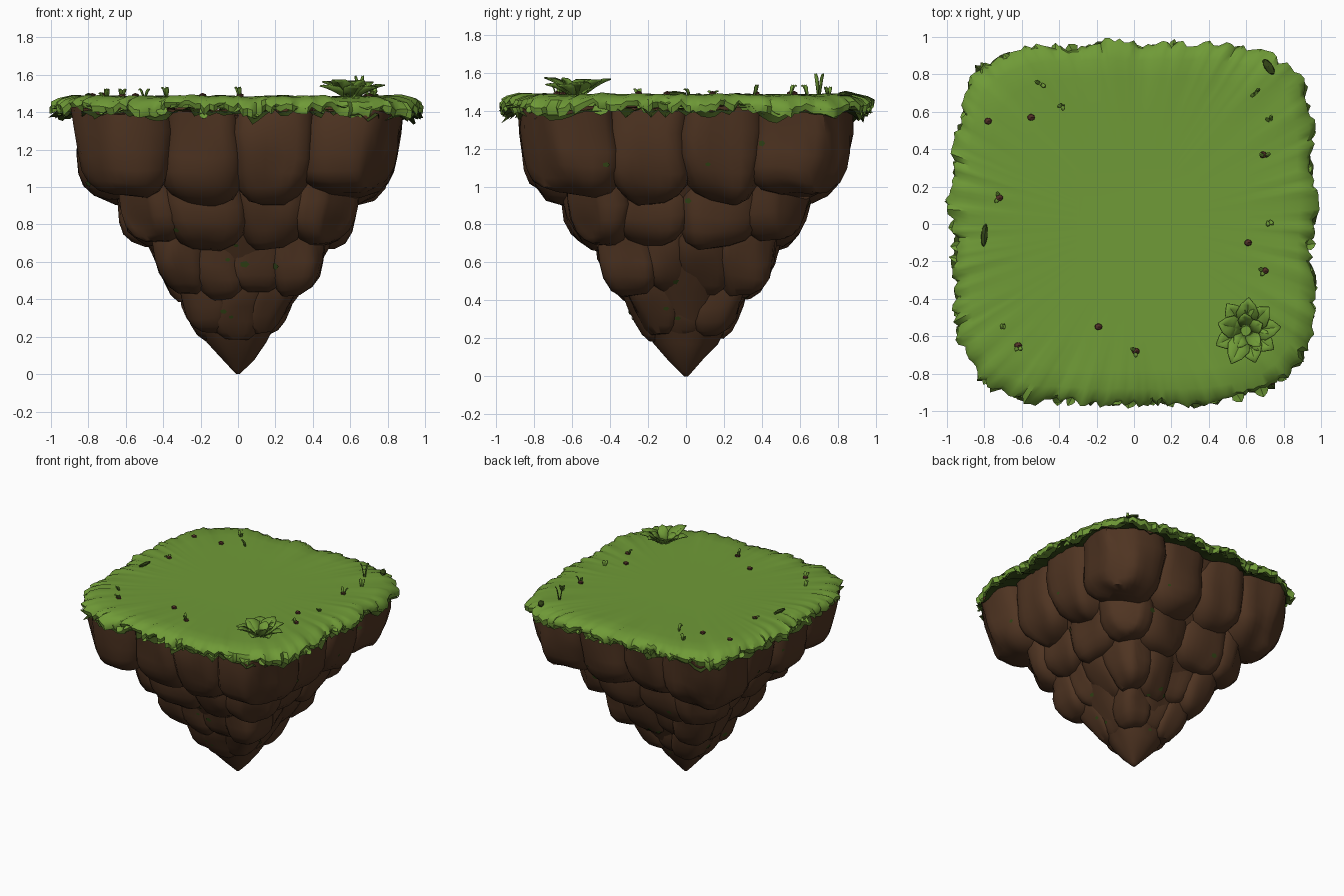
import bpy, bmesh, math, random
from mathutils import Vector, noise

random.seed(7)
if "Cube" in bpy.data.objects:
    bpy.data.objects.remove(bpy.data.objects["Cube"])


def material(name, rgb):
    m = bpy.data.materials.new(name)
    m.use_nodes = True
    m.diffuse_color = (*rgb, 1)
    m.node_tree.nodes["Principled BSDF"].inputs["Base Color"].default_value = (*rgb, 1)
    return m


GRASS = material("grass green", (0.160, 0.325, 0.038))
ROCK = material("earth brown", (0.079, 0.035, 0.016))
PEBBLE = material("pebble brown", (0.085, 0.030, 0.020))
MOSS = material("dark moss green", (0.033, 0.060, 0.008))


def finish(bm, name, mat, angle=35, solid=True):
    if solid:
        bmesh.ops.recalc_face_normals(bm, faces=bm.faces)
    mesh = bpy.data.meshes.new(name)
    bm.to_mesh(mesh)
    bm.free()
    mesh.materials.append(mat)
    ob = bpy.data.objects.new(name, mesh)
    bpy.context.collection.objects.link(ob)
    bpy.ops.object.select_all(action="DESELECT")
    ob.select_set(True)
    bpy.context.view_layer.objects.active = ob
    bpy.ops.object.shade_smooth_by_angle(angle=math.radians(angle))
    return ob


def squircle(a, n):
    """Point on a unit rounded square at angle a."""
    c, s = math.cos(a), math.sin(a)
    k = (abs(c) ** n + abs(s) ** n) ** (-1 / n)
    return c * k, s * k


def loft(bm, rings, cap_start=True, cap_end=True):
    """Skin a stack of equally long closed rings and cap the chosen ends."""
    rows = [[bm.verts.new(p) for p in ring] for ring in rings]
    count = len(rows[0])
    for low, high in zip(rows, rows[1:]):
        for i in range(count):
            j = (i + 1) % count
            bm.faces.new((low[i], low[j], high[j], high[i]))
    if cap_start:
        bm.faces.new(rows[0])
    if cap_end:
        bm.faces.new(rows[-1])


def rough(p, amount, scale=5):
    return Vector(p) + noise.noise_vector(Vector(p) * scale) * amount


def boulder(name, cx, cy, w, d, top, bottom, slant, limit, turn):
    """Tapered rounded block; outer corners are cut by a diagonal plane."""
    c, s = round(math.cos(turn)), round(math.sin(turn))
    bottom += random.uniform(-0.03, 0.03)
    length = Vector((cx, cy)).length
    rings = []
    for t, size in ((0, 0.98), (0.25, 1), (0.5, 0.99), (0.68, 0.95), (0.82, 0.85), (0.93, 0.66), (1, 0.36)):
        ring = []
        for i in range(28):
            u, v = squircle(math.tau * i / 28, 4)
            x = cx * (1 - slant * t / length) + u * w * size / 2
            y = cy * (1 - slant * t / length) + v * d * size / 2
            extra = abs(x) + abs(y) - limit * (1 - 0.12 * t * t)
            if extra > 0:
                x -= math.copysign(extra / 2, x)
                y -= math.copysign(extra / 2, y)
            z = top + (bottom - top) * t
            ring.append(rough((x * c - y * s, x * s + y * c, z), 0.04, 4))
        rings.append(ring)
    bm = bmesh.new()
    loft(bm, rings)
    return finish(bm, name, ROCK, 45)


# Solid earth core running down to the tip
bm = bmesh.new()
rings = []
for z, r in ((1.40, 0.82), (1.0, 0.64), (0.72, 0.48), (0.45, 0.32), (0.24, 0.20),
             (0.17, 0.16), (0.08, 0.085), (0.02, 0.03), (0, 0.01)):
    rings.append([rough((r * u, r * v, z), 0.04 * min(1, z * 3), 6)
                  for u, v in (squircle(math.tau * i / 32, 2.6) for i in range(32))])
loft(bm, rings)
rocks = [finish(bm, "earth_core", ROCK, 45)]

# Tiers of boulders: half width, top, bottom, mid offsets, mid width, corner size, slant, corner cut
TIERS = (
    ("upper", 0.88, 1.41, 0.94, (-0.20, 0.20), 0.45, 0.52, 0.05, 1.81),
    ("second", 0.67, 1.15, 0.70, (-0.20, 0.20), 0.44, 0.34, 0.07, 1.70),
    ("third", 0.53, 0.98, 0.42, (-0.14, 0.14), 0.32, 0.29, 0.13, 1.66),
    ("lower", 0.37, 0.70, 0.20, (0.0,), 0.31, 0.25, 0.13, 1.66),
)
for tier, half, top, bottom, mids, mid_w, corner, slant, cut in TIERS:
    for side in range(4):
        turn = side * math.pi / 2
        for k, x in enumerate(mids):
            out = half + random.uniform(-0.03, 0.01)
            rocks.append(boulder(f"{tier}_boulder_{side}_{k}", x, -(out - corner / 2), mid_w, corner,
                                 top, bottom, slant, half * cut, turn))
        at = half - corner / 2
        rocks.append(boulder(f"{tier}_corner_boulder_{side}", at, -at, corner, corner,
                             top, bottom + 0.01, slant * 1.2, half * cut, turn))

# Small dark moss flecks lying on the rock faces
bpy.context.view_layer.update()
bm = bmesh.new()
for k in range(32):
    turn = (k % 4) * math.pi / 2
    out = Vector((math.sin(turn), -math.cos(turn), 0))
    z = random.uniform(0.2, 1.25)
    side = Vector((-out.y, out.x, 0)) * random.uniform(-0.45, 0.45) * z
    start = out * 2 + side + Vector((0, 0, z))
    hits = [(loc, nor) for ok, loc, nor, _ in (ob.ray_cast(start, -out) for ob in rocks) if ok]
    if hits:
        loc, nor = max(hits, key=lambda h: h[0].dot(out))
        turned = nor.to_track_quat("Z", "Y")
        radius = random.uniform(0.014, 0.028)
        bm.faces.new([bm.verts.new(loc + nor * 0.004 + turned @ Vector(
            (radius * math.cos(a), radius * 0.7 * math.sin(a), 0)))
            for a in (math.tau * i / 5 for i in range(5))])
finish(bm, "moss_flecks", MOSS, 30, False)


def ragged_rings(profile, segments, seed):
    """Rounded-square rings with random edge teeth; profile rows are radius, height, rag, hang."""
    jag = [random.uniform(-0.022, 0.018) for _ in range(segments)]
    drop = [random.uniform(-0.022, 0.022) for _ in range(segments)]
    rings = []
    for r, z, rag, hang in profile:
        ring = []
        for i in range(segments):
            u, v = squircle(math.tau * i / segments, 4.4)
            wave = noise.noise(Vector((u * 4, v * 4, seed))) * 0.045
            bump = noise.noise(Vector((u * 5, v * 5, seed + 7))) * 0.045
            rr = r + (jag[i] + wave) * rag
            # corners droop a little further
            zz = z + (drop[i] + bump) * hang - 0.05 * hang * max(0, abs(u * v) - 0.4)
            ring.append((rr * u, rr * v, zz))
        rings.append(ring)
    return rings


# Thin grass sheet with a ragged, drooping rim, and a dark layer beneath it
bm = bmesh.new()
loft(bm, ragged_rings(((0.955, 1.405, 1.2, 1.1), (0.965, 1.437, 1, 0.8), (0.94, 1.466, 0.6, 0.4),
                       (0.88, 1.485, 0.2, 0.3), (0.78, 1.487, 0, 0.1), (0.6, 1.482, 0, 0),
                       (0.3, 1.48, 0, 0)), 240, 2), cap_start=False)
finish(bm, "grass_sheet", GRASS, 45, False)
bm = bmesh.new()
loft(bm, ragged_rings(((0.955, 1.39, 1.3, 1.3), (0.91, 1.405, 0.6, 0.7), (0.80, 1.41, 0, 0)), 160, 2),
     False, False)
finish(bm, "dark_underlayer", MOSS, 45, False)


def blade(bm, base, a, reach, rise, width, arch=1.9):
    """Folded leaf arching outwards from its base."""
    out = Vector((math.cos(a), math.sin(a), 0))
    side = Vector((-out.y, out.x, 0))
    rows = []
    for t, w in ((0, 0.7), (0.45, 1), (0.75, 0.65), (1, 0.03)):
        mid = Vector(base) + out * reach * t + Vector((0, 0, rise * math.sin(t * arch)))
        lift = Vector((0, 0, width * 0.2 * w))
        rows.append([bm.verts.new(p) for p in
                     (mid - side * width * w / 2 + lift, mid, mid + side * width * w / 2 + lift)])
    for low, high in zip(rows, rows[1:]):
        for i in range(2):
            bm.faces.new((low[i], high[i], high[i + 1], low[i + 1]))


def thicken(ob):
    ob.modifiers.new("thickness", "SOLIDIFY").thickness = 0.006


# Leafy tuft near the front corner
bm = bmesh.new()
for count, reach, rise, width, phase in ((9, 0.165, 0.09, 0.12, 0.1), (5, 0.085, 0.09, 0.08, 0.4)):
    for i in range(count):
        a = phase + math.tau * i / count
        base = (0.6 + 0.02 * math.cos(a), -0.57 + 0.02 * math.sin(a), 1.475)
        blade(bm, base, a, reach * random.uniform(0.8, 1.12), rise * random.uniform(0.65, 1.35), width, 1.2)
thicken(finish(bm, "leaf_tuft", GRASS, 30, False))

# Ragged leaves hanging from the rim
bm = bmesh.new()
for i in range(56):
    a = math.tau * (i + random.uniform(-0.3, 0.3)) / 56
    u, v = squircle(a, 4.4)
    blade(bm, (0.92 * u, 0.92 * v, random.uniform(1.41, 1.45)), a + random.uniform(-0.5, 0.5),
          random.uniform(0.03, 0.075), random.uniform(-0.05, 0.01), random.uniform(0.04, 0.09))
finish(bm, "rim_leaves", GRASS, 30, False)

# Small sprigs standing on the grass
bm = bmesh.new()
for x, y, h in ((0.65, 0.70, 0.12), (0.01, -0.68, 0.06), (-0.50, 0.75, 0.05), (-0.38, 0.64, 0.06),
                (0.73, 0.55, 0.06), (0.72, 0.02, 0.04), (-0.70, -0.53, 0.05), (-0.62, -0.65, 0.05),
                (0.70, -0.25, 0.04), (-0.72, 0.14, 0.03), (0.70, 0.36, 0.06)):
    for k in range(2):
        blade(bm, (x, y, 1.475), random.uniform(0, math.tau), 0.035, h, 0.02)
thicken(finish(bm, "grass_sprigs", GRASS, 30, False))


def disc(name, mat, x, y, sx, sy, turn=0):
    """Flattened lump resting on the grass."""
    bm = bmesh.new()
    bmesh.ops.create_icosphere(bm, subdivisions=1, radius=1)
    c, s = math.cos(turn), math.sin(turn)
    for vert in bm.verts:
        px, py = vert.co.x * sx, vert.co.y * sy
        vert.co = Vector((x + px * c - py * s, y + px * s + py * c, 1.488 + vert.co.z * 0.016))
    finish(bm, name, mat, 20)


# Loose pebbles and two dark moss patches on the grass
for k, (x, y) in enumerate(((-0.78, 0.55), (-0.55, 0.57), (-0.72, 0.14), (0.69, 0.37), (0.61, -0.10),
                            (0.70, -0.25), (-0.19, -0.55), (-0.62, -0.65), (0.01, -0.68))):
    disc(f"pebble_{k}", PEBBLE, x, y, 0.023, 0.020)
disc("left_moss_patch", MOSS, -0.80, -0.06, 0.020, 0.07, -0.1)
disc("back_moss_patch", MOSS, 0.72, 0.84, 0.025, 0.055, 0.6)
